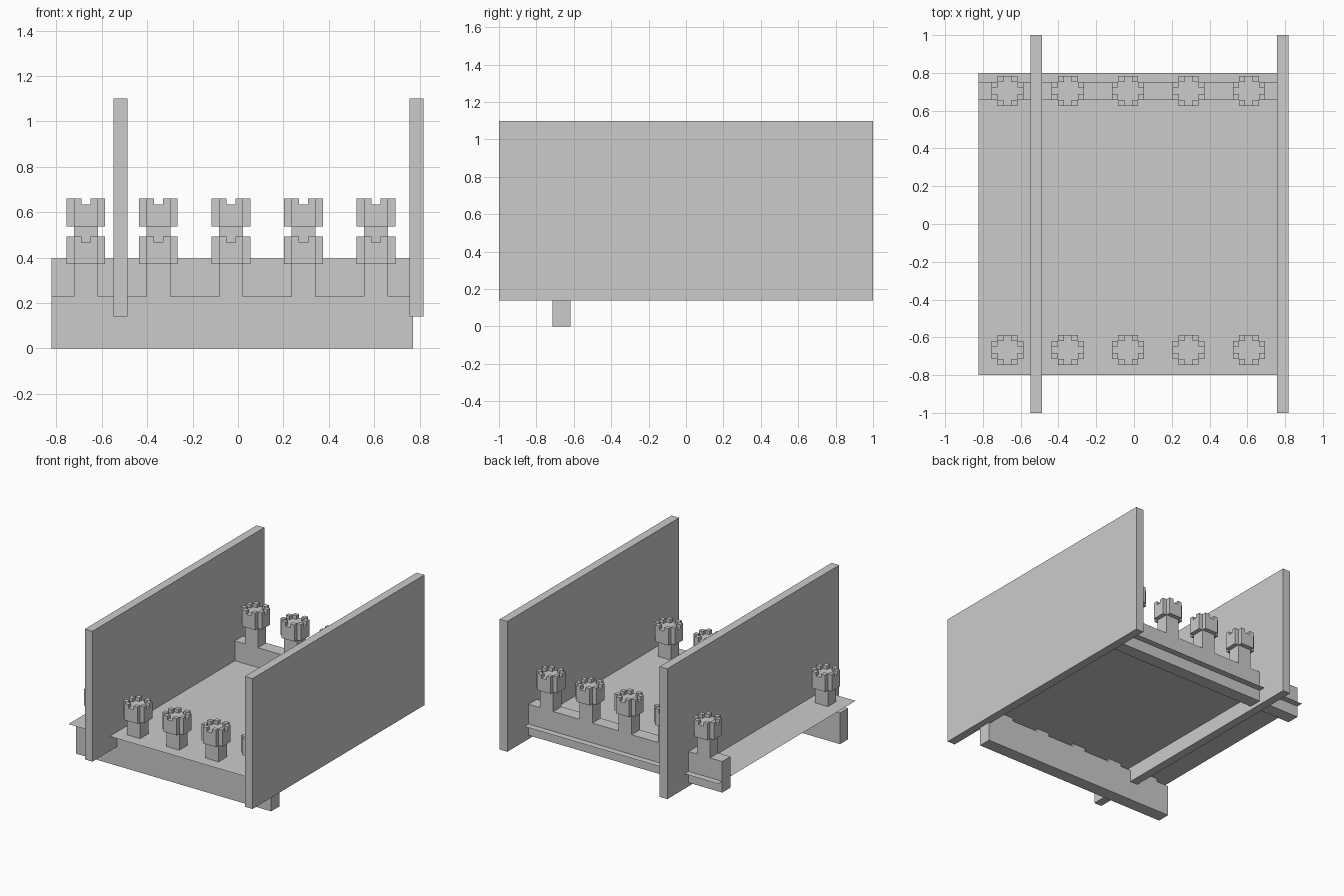
import bpy, bmesh
from mathutils import Vector

if "Cube" in bpy.data.objects:
    bpy.data.objects.remove(bpy.data.objects["Cube"])

X0, X1 = -0.822, 0.77                       # extent of the deck and beams
POSTS = [-0.67 + 0.3195 * i for i in range(5)]
CX, CY, ARM = 0.106, 0.095, 0.032           # post section and cap overhang
GAP = 0.04                                  # gap between cap teeth


def finish(name, bm):
    bmesh.ops.recalc_face_normals(bm, faces=bm.faces[:])
    mesh = bpy.data.meshes.new(name)
    bm.to_mesh(mesh)
    bm.free()
    return place(name, mesh)


def place(name, mesh, loc=(0, 0, 0)):
    ob = bpy.data.objects.new(name, mesh)
    ob.location = loc
    bpy.context.collection.objects.link(ob)
    return ob


def add_prism(bm, points, direction):
    face = bm.faces.new([bm.verts.new(p) for p in points])
    ext = bmesh.ops.extrude_face_region(bm, geom=[face])
    verts = [g for g in ext["geom"] if isinstance(g, bmesh.types.BMVert)]
    bmesh.ops.translate(bm, verts=verts, vec=Vector(direction))


def add_box(bm, x0, x1, y0, y1, z0, z1):
    add_prism(bm, [(x0, y0, z0), (x1, y0, z0), (x1, y1, z0), (x0, y1, z0)],
              (0, 0, z1 - z0))


# Side panels
for name, x in (("left_panel", -0.517), ("right_panel", 0.787)):
    bm = bmesh.new()
    add_box(bm, x - 0.031, x + 0.031, -1, 1, 0.14, 1.10)
    finish(name, bm)

# Thin deck sheet
bm = bmesh.new()
bm.faces.new([bm.verts.new((x, y, 0.25)) for x, y in
              ((X0, -0.8), (X1, -0.8), (X1, 0.8), (X0, 0.8))])
deck = finish("deck", bm)
if deck.data.polygons[0].normal.z < 0:
    deck.data.flip_normals()

# Toothed cap: cross-shaped block with two teeth on each arm
bm = bmesh.new()
a, b = CX / 2, CY / 2
cross = [(a, b + ARM), (-a, b + ARM), (-a, b), (-a - ARM, b),
         (-a - ARM, -b), (-a, -b), (-a, -b - ARM), (a, -b - ARM),
         (a, -b), (a + ARM, -b), (a + ARM, b), (a, b)]
add_prism(bm, [(x, y, 0) for x, y in cross], (0, 0, 0.096))
for sx in (-1, 1):
    for sy in (-1, 1):
        for xs, ys in (((GAP / 2, a), (b, b + ARM)),
                       ((a, a + ARM), (GAP / 2 - 0.003, b))):
            x0, x1 = sorted(sx * v for v in xs)
            y0, y1 = sorted(sy * v for v in ys)
            add_box(bm, x0, x1, y0, y1, 0.096, 0.123)
first_cap = finish("front_cap_1", bm)
cap_mesh = first_cap.data
cap_mesh.name = "cap"

# Beams with flush posts, and a cap on each post
for side, yc, z0 in (("front", -0.666, 0.0), ("back", 0.705, 0.167)):
    top, cap_z = z0 + 0.229, z0 + 0.371
    profile = [(X1, z0), (X0, z0), (X0, top)]
    for x in POSTS:
        profile += [(x - a, top), (x - a, cap_z), (x + a, cap_z), (x + a, top)]
    profile.append((X1, top))
    bm = bmesh.new()
    add_prism(bm, [(x, yc - b, z) for x, z in profile], (0, CY, 0))
    finish(side + "_beam_with_posts", bm)
    for i, x in enumerate(POSTS):
        if side == "front" and i == 0:
            first_cap.location = (x, yc, cap_z)
        else:
            place(f"{side}_cap_{i + 1}", cap_mesh, (x, yc, cap_z))
